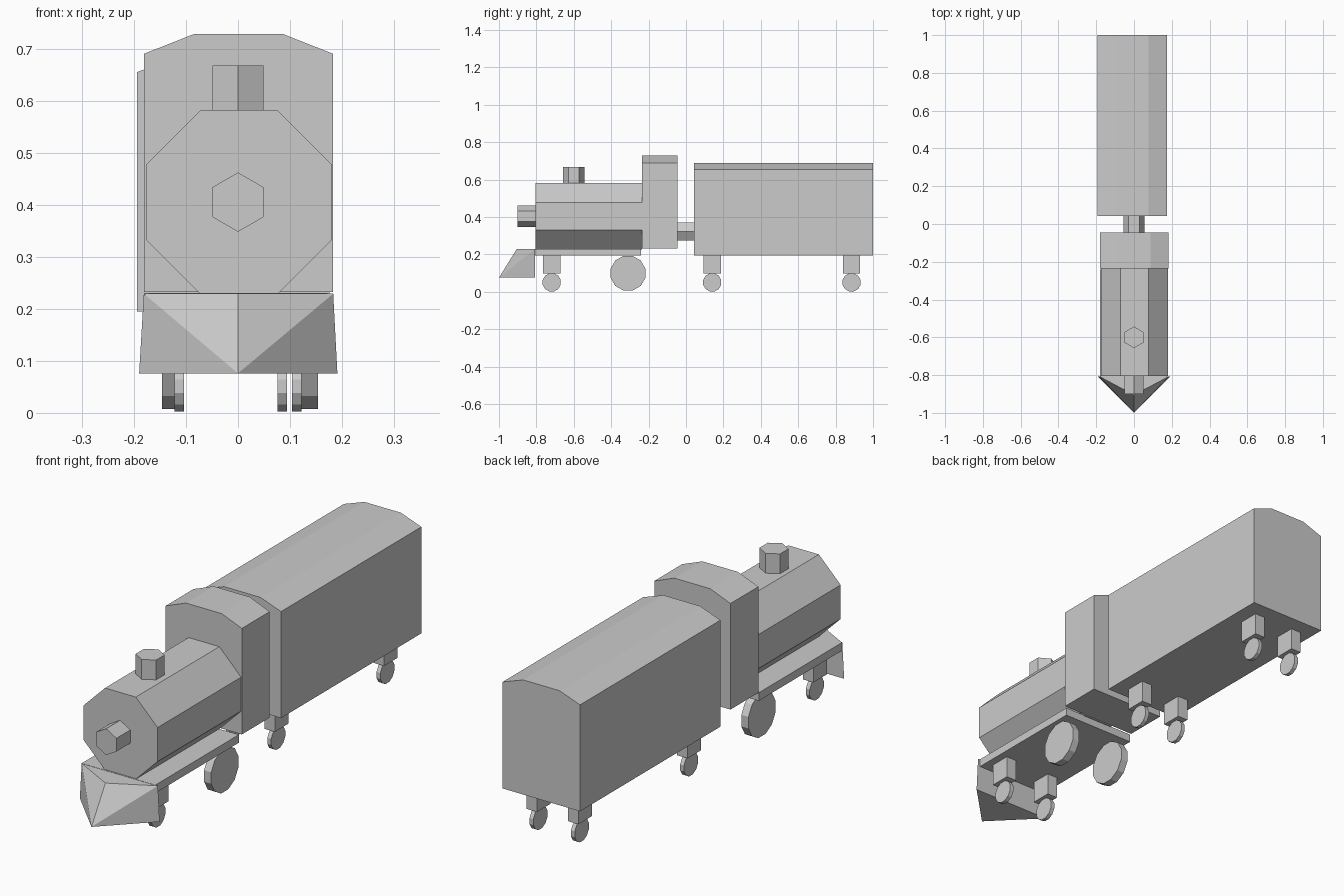
import bpy, bmesh
from math import pi, cos, sin
from mathutils import Vector

cube = bpy.data.objects.get("Cube")
if cube:
    bpy.data.objects.remove(cube, do_unlink=True)

GREY = (0.6, 0.6, 0.6, 1.0)
grey = bpy.data.materials.new("plain grey")
grey.use_nodes = True
grey.diffuse_color = GREY
grey.node_tree.nodes["Principled BSDF"].inputs["Base Color"].default_value = GREY


def finish(name, bm):
    bmesh.ops.recalc_face_normals(bm, faces=bm.faces)
    mesh = bpy.data.meshes.new(name)
    bm.to_mesh(mesh)
    bm.free()
    mesh.materials.append(grey)
    obj = bpy.data.objects.new(name, mesh)
    bpy.context.collection.objects.link(obj)
    return obj


def extrude(name, outline, axis, start, end):
    """Prism: a 2D outline swept along one axis from start to end."""
    def place(u, v):
        return {"X": (start, u, v), "Y": (u, start, v), "Z": (u, v, start)}[axis]
    bm = bmesh.new()
    face = bm.faces.new([bm.verts.new(place(u, v)) for u, v in outline])
    swept = bmesh.ops.extrude_face_region(bm, geom=[face])
    step = Vector([(end - start) * (axis == a) for a in "XYZ"])
    moved = [e for e in swept["geom"] if isinstance(e, bmesh.types.BMVert)]
    bmesh.ops.translate(bm, verts=moved, vec=step)
    return finish(name, bm)


def polygon(u, v, radius, sides, turn=0.0):
    return [(u + radius * cos(turn + 2 * pi * i / sides),
             v + radius * sin(turn + 2 * pi * i / sides)) for i in range(sides)]


def rectangle(u0, u1, v0, v1):
    return [(u0, v0), (u1, v0), (u1, v1), (u0, v1)]


def arched(centre, half, bottom, eave, top):
    """Box section with a chamfered roof."""
    flat = half * 0.47
    return [(centre - half, bottom), (centre + half, bottom), (centre + half, eave),
            (centre + flat, top), (centre - flat, top), (centre - half, eave)]


# Engine body
extrude("cab", arched(0.001, 0.182, 0.232, 0.69, 0.728), "Y", -0.235, -0.045)
extrude("boiler", polygon(0.002, 0.405, 0.192, 8, pi / 8), "Y", -0.805, -0.235)
extrude("footplate", rectangle(-0.18, 0.172, 0.195, 0.23), "Y", -0.81, -0.24)
extrude("chimney", polygon(0, -0.6, 0.057, 6, pi / 6), "Z", 0.56, 0.668)
extrude("headlamp", polygon(0, 0.405, 0.057, 6, pi / 6), "Y", -0.9, -0.8)

# Wedge-shaped track clearer
bm = bmesh.new()
for point in [(-0.181, -0.808, 0.229), (0.183, -0.808, 0.229), (0, -0.905, 0.229),
              (-0.19, -0.808, 0.076), (0.191, -0.808, 0.076), (0, -1, 0.076)]:
    bm.verts.new(point)
bmesh.ops.convex_hull(bm, input=bm.verts)
bmesh.ops.dissolve_limit(bm, angle_limit=0.01, verts=bm.verts, edges=bm.edges)
finish("track_clearer", bm)

# Coupling and wagon
extrude("coupling", polygon(0, 0.323, 0.056, 6), "Y", -0.06, 0.06)
extrude("wagon", arched(-0.009, 0.185, 0.195, 0.655, 0.69), "Y", 0.042, 1.0)

# Small wheels, each hanging from an axle block
for place, y, middle, track in [("front", -0.718, 0.0, 0.113),
                                ("wagon_front", 0.14, -0.014, 0.099),
                                ("wagon_rear", 0.885, -0.014, 0.099)]:
    for side, sign in [("left", 1), ("right", -1)]:
        x = middle + sign * track
        extrude(f"{place}_axle_block_{side}",
                rectangle(x - 0.025, x + 0.025, y - 0.046, y + 0.046), "Z", 0.098, 0.2)
        extrude(f"{place}_wheel_{side}", polygon(y, 0.051, 0.05, 12, pi / 12),
                "X", x - 0.009, x + 0.009)

# Large driving wheels
for side, sign in [("left", 1), ("right", -1)]:
    x = 0.004 + sign * 0.133
    extrude(f"driving_wheel_{side}", polygon(-0.31, 0.1, 0.096, 12, pi / 12),
            "X", x - 0.017, x + 0.017)
